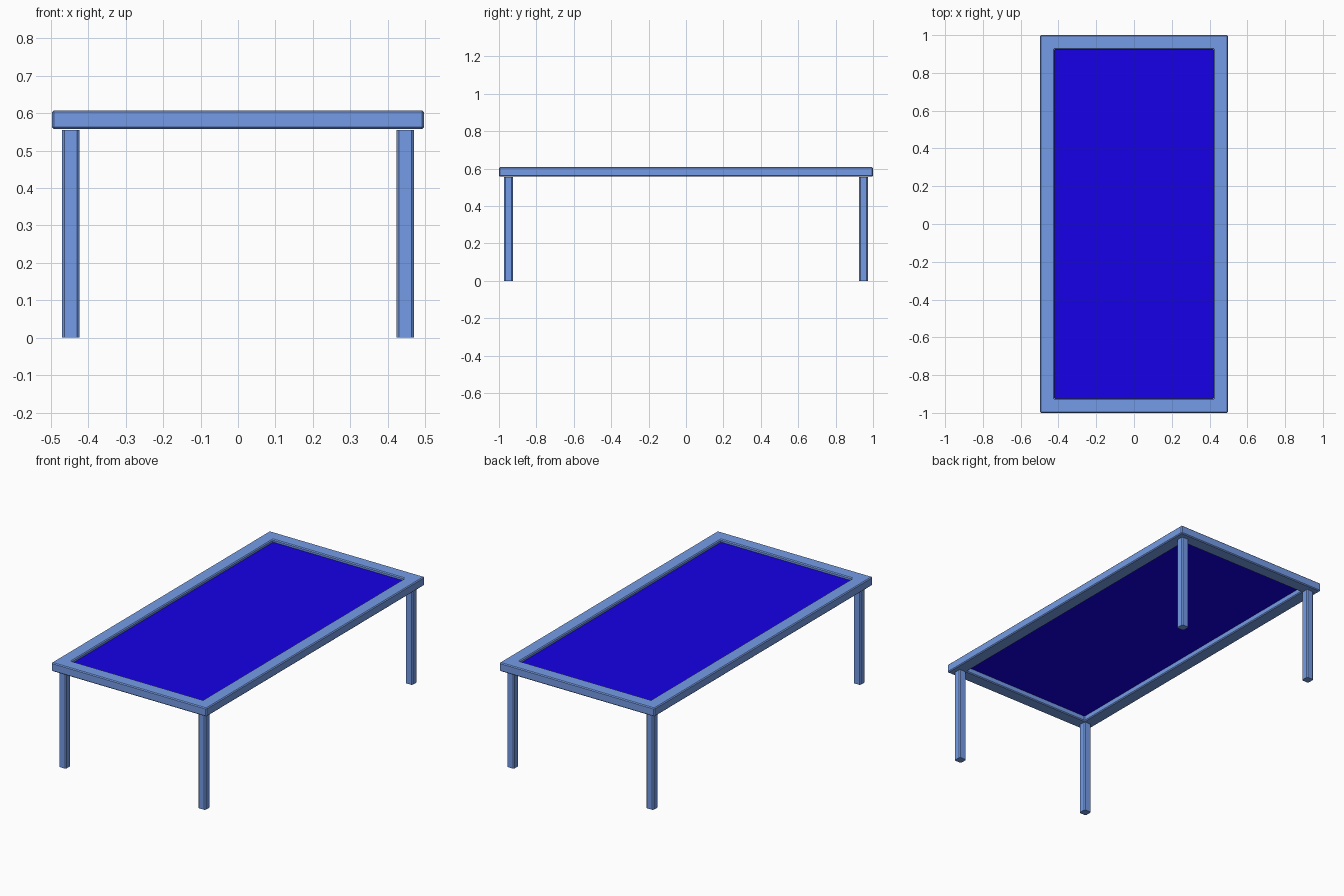
import bpy, bmesh

if "Cube" in bpy.data.objects:
    bpy.data.objects.remove(bpy.data.objects["Cube"])

def material(name, rgb):
    m = bpy.data.materials.new(name)
    m.diffuse_color = (*rgb, 1.0)
    m.use_nodes = True
    m.node_tree.nodes["Principled BSDF"].inputs["Base Color"].default_value = m.diffuse_color
    return m

light_blue = material("light blue", (0.178, 0.335, 0.8))
deep_blue = material("deep blue", (0.008, 0.0, 0.8))

def add_object(name, bm, mat):
    bmesh.ops.recalc_face_normals(bm, faces=bm.faces)
    me = bpy.data.meshes.new(name)
    bm.to_mesh(me)
    bm.free()
    me.materials.append(mat)
    ob = bpy.data.objects.new(name, me)
    bpy.context.collection.objects.link(ob)
    return ob

def box(lo, hi):
    bm = bmesh.new()
    bmesh.ops.create_cube(bm, size=1)
    for v in bm.verts:
        v.co = [(a + b) / 2 + c * (b - a) for a, b, c in zip(lo, hi, v.co)]
    return bm

# Rectangular frame: a rectangular section carried round four mitred corners
HX, HY, Z0, Z1, RIM = 0.4975, 1.0, 0.558, 0.608, 0.0765
bm = bmesh.new()
section = ((0, Z0), (0, Z1), (RIM, Z1), (RIM, Z0))
rings = [[bm.verts.new((sx * (HX - d), sy * (HY - d), z)) for d, z in section]
         for sx, sy in ((-1, -1), (1, -1), (1, 1), (-1, 1))]
for i in range(4):
    a, b = rings[i], rings[(i + 1) % 4]
    for j in range(4):
        k = (j + 1) % 4
        bm.faces.new((a[j], b[j], b[k], a[k]))
frame = add_object("table_frame", bm, light_blue)
bev = frame.modifiers.new("chamfered edges", 'BEVEL')
bev.width, bev.segments = 0.005, 1

# Thin panel set slightly below the frame's top
px, py = HX - RIM + 0.001, HY - RIM + 0.001
add_object("table_panel", box((-px, -py, 0.588), (px, py, 0.592)), deep_blue)

# Four legs with chamfered upright edges
LX, LY, R = 0.447, 0.949, 0.023
for sx, xn in ((-1, "left"), (1, "right")):
    for sy, yn in ((-1, "front"), (1, "back")):
        x, y = sx * LX, sy * LY
        bm = box((x - R, y - R, 0), (x + R, y + R, 0.555))
        upright = [e for e in bm.edges
                   if abs(e.verts[0].co.z - e.verts[1].co.z) > 0.1]
        bmesh.ops.bevel(bm, geom=upright, offset=0.006, segments=1,
                        profile=0.5, affect='EDGES')
        add_object(f"{yn}_{xn}_leg", bm, light_blue)
